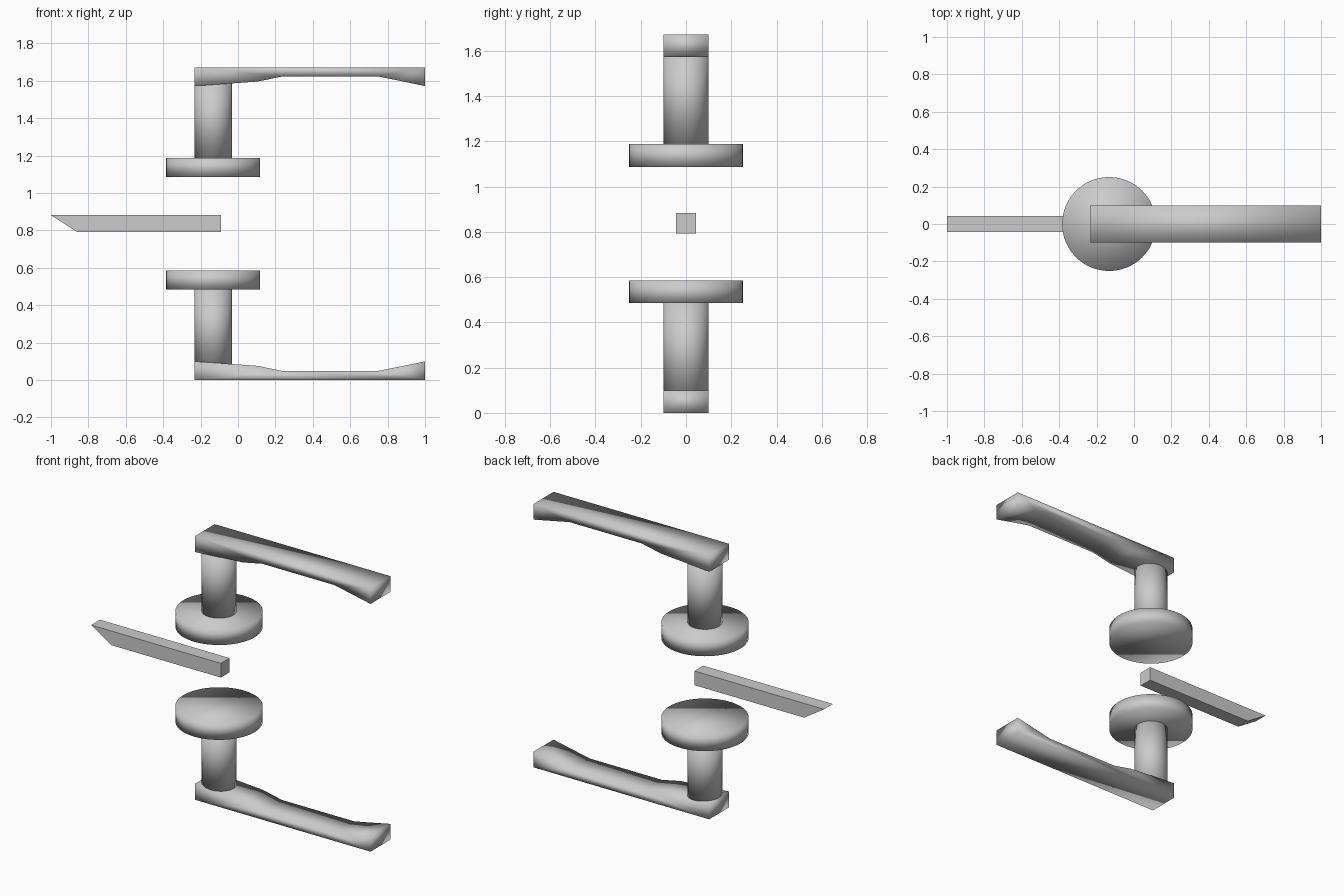
import bpy
import bmesh
import math

if "Cube" in bpy.data.objects:
    bpy.data.objects.remove(bpy.data.objects["Cube"])

HEIGHT = 1.672      # overall height, the two handles mirror about half of it
AXIS_X = -0.133     # shared axis of stems and roses


def finish(name, bm, flip=False, smooth=False):
    """Turn a bmesh into an object, optionally mirrored to the upper side."""
    if flip:
        for v in bm.verts:
            v.co.z = HEIGHT - v.co.z
    bmesh.ops.recalc_face_normals(bm, faces=bm.faces[:])
    mesh = bpy.data.meshes.new(name)
    bm.to_mesh(mesh)
    bm.free()
    for p in mesh.polygons:
        p.use_smooth = smooth
    obj = bpy.data.objects.new(name, mesh)
    bpy.context.collection.objects.link(obj)
    return obj


def extruded(name, profile, half_width, **kw):
    """Extrude an (x, z) side profile across y."""
    bm = bmesh.new()
    face = bm.faces.new([bm.verts.new((x, -half_width, z)) for x, z in profile])
    ext = bmesh.ops.extrude_face_region(bm, geom=[face])
    for v in ext["geom"]:
        if isinstance(v, bmesh.types.BMVert):
            v.co.y = half_width
    return finish(name, bm, **kw)


def disc(name, radius, z0, z1, **kw):
    """Upright cylinder on the handle axis."""
    bm = bmesh.new()
    bmesh.ops.create_cone(bm, cap_ends=True, segments=64,
                          radius1=radius, radius2=radius, depth=z1 - z0)
    bmesh.ops.translate(bm, verts=bm.verts, vec=(AXIS_X, 0, (z0 + z1) / 2))
    return finish(name, bm, **kw)


# Lever side profile: thick ends, thin grip in the middle
LEVER = [(-0.233, 0.0), (1.0, 0.0), (1.0, 0.1), (0.86, 0.071), (0.745, 0.048),
         (0.24, 0.048), (0.105, 0.076), (-0.233, 0.1)]

# Lower and upper handle sets
for side, flip in (("lower", False), ("upper", True)):
    extruded(side + "_lever", LEVER, 0.1, flip=flip, smooth=True)
    disc(side + "_stem", 0.1, 0.07, 0.485, flip=flip, smooth=True)
    disc(side + "_rose", 0.251, 0.485, 0.585, flip=flip, smooth=True)

# Latch bar with slanted tip
extruded("latch_bar", [(-1.0, 0.882), (-0.86, 0.792), (-0.09, 0.792), (-0.09, 0.882)], 0.044)
